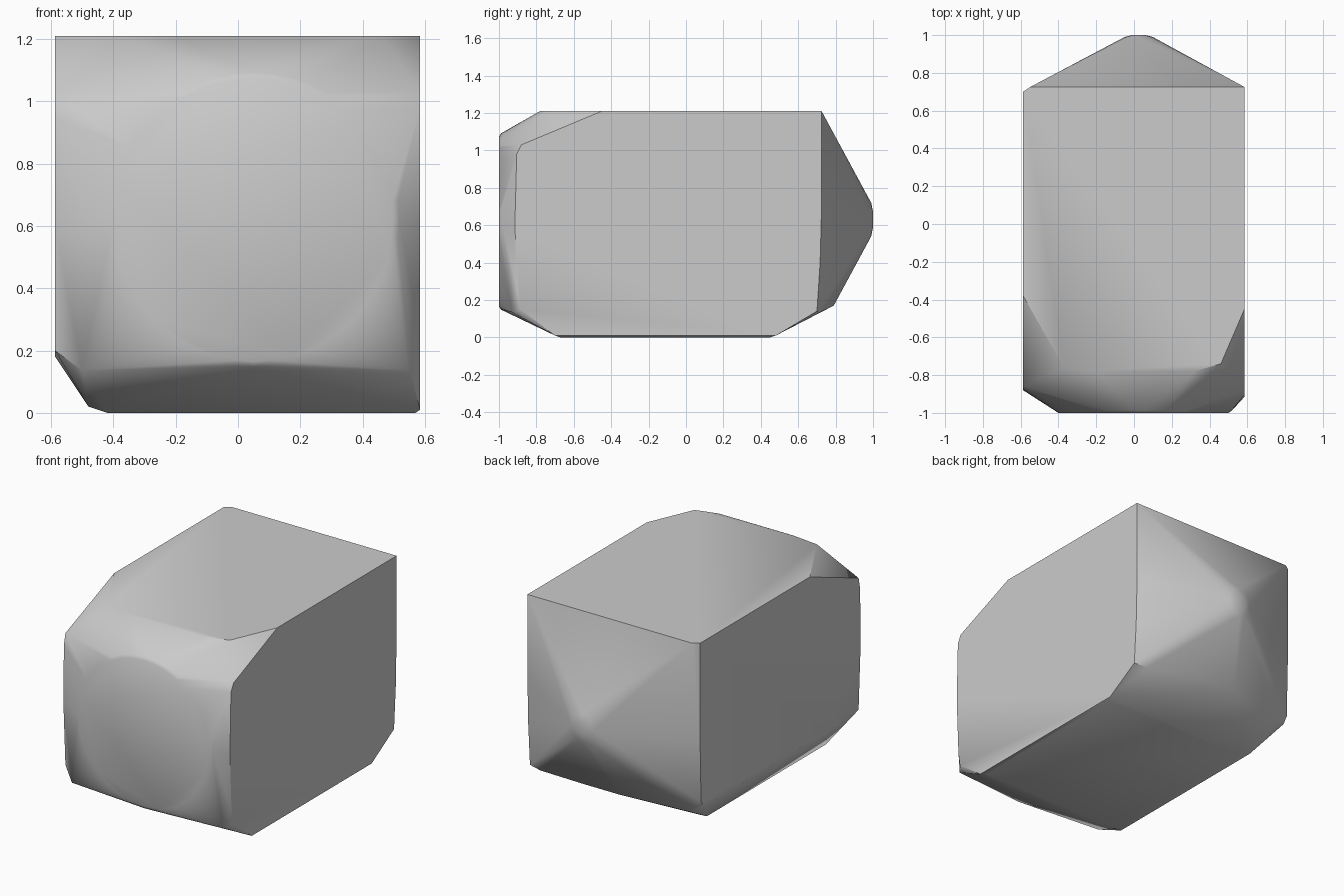
import bpy, bmesh
from math import sin, cos, tau, radians

if "Cube" in bpy.data.objects:
    bpy.data.objects.remove(bpy.data.objects["Cube"], do_unlink=True)

TOP = 1.21
RIGHT, LEFT = 0.585, -0.587


def side(x, outline):
    """Outline on a side wall, given as (y, z)."""
    return [(x, y, z) for y, z in outline]


def level(z, outline):
    """Outline on a level plane, given as (x, y)."""
    return [(x, y, z) for x, y in outline]


def disc(y, cx, cz, rx, rz, n):
    """Upright ellipse facing along y."""
    return [(cx + rx * cos(tau * i / n), y, cz + rz * sin(tau * i / n)) for i in range(n)]


points = []

# flat side walls
points += side(RIGHT, [(-0.45, TOP), (-0.88, 1.03), (-0.905, 0.98), (-0.915, 0.6), (-0.90, 0.25),
                       (-0.885, 0.15), (-0.7, 0.01), (0.48, 0.01), (0.7, 0.14), (0.717, 0.4),
                       (0.725, 0.7), (0.725, TOP)])
points += side(LEFT, [(-0.38, TOP), (-0.86, 1.02), (-0.875, 0.95), (-0.88, 0.6), (-0.86, 0.2),
                      (-0.55, 0.18), (0.66, 0.18), (0.69, 0.22), (0.70, 0.6), (0.70, TOP)])

# top and underside
points += level(TOP, [(-0.37, -0.76), (-0.2, -0.78), (0.32, -0.78), (0.46, -0.74), (-0.55, 0.725)])
points += level(0, [(-0.42, -0.67), (0.57, -0.67), (0.57, 0.45), (-0.42, 0.45)])
points += level(0.02, [(-0.48, -0.69), (-0.48, 0.48)])

# round front face with a softened rim
points += disc(-1, 0.05, 0.62, 0.45, 0.455, 48)
points += disc(-0.988, 0.05, 0.62, 0.468, 0.472, 48)

# lower corners of the front and back
points += level(0.135, [(-0.5, -0.92), (0.55, -0.93), (-0.5, 0.69), (0.5, 0.72)])
points += level(0.17, [(-0.1, 0.79), (0.15, 0.79)])

# blunt rear tip
points += disc(1, 0.025, 0.63, 0.035, 0.04, 12)
points += disc(0.99, 0.025, 0.63, 0.075, 0.09, 12)

# wrap one solid skin around the outlines
bm = bmesh.new()
for p in points:
    bm.verts.new(p)
bmesh.ops.remove_doubles(bm, verts=bm.verts, dist=0.002)
bmesh.ops.convex_hull(bm, input=bm.verts)
bmesh.ops.delete(bm, geom=[v for v in bm.verts if not v.link_faces], context="VERTS")
bmesh.ops.dissolve_limit(bm, angle_limit=radians(0.5), verts=bm.verts, edges=bm.edges)
bmesh.ops.recalc_face_normals(bm, faces=bm.faces)
mesh = bpy.data.meshes.new("faceted_block")
bm.to_mesh(mesh)
bm.free()

block = bpy.data.objects.new("faceted_block", mesh)
bpy.context.collection.objects.link(block)

# plain grey finish
grey = bpy.data.materials.new("plain_grey")
grey.use_nodes = True
colour = (0.6, 0.6, 0.6, 1)
grey.diffuse_color = colour
grey.node_tree.nodes["Principled BSDF"].inputs["Base Color"].default_value = colour
mesh.materials.append(grey)

bpy.context.view_layer.objects.active = block
block.select_set(True)
bpy.ops.object.shade_smooth_by_angle(angle=radians(38))
